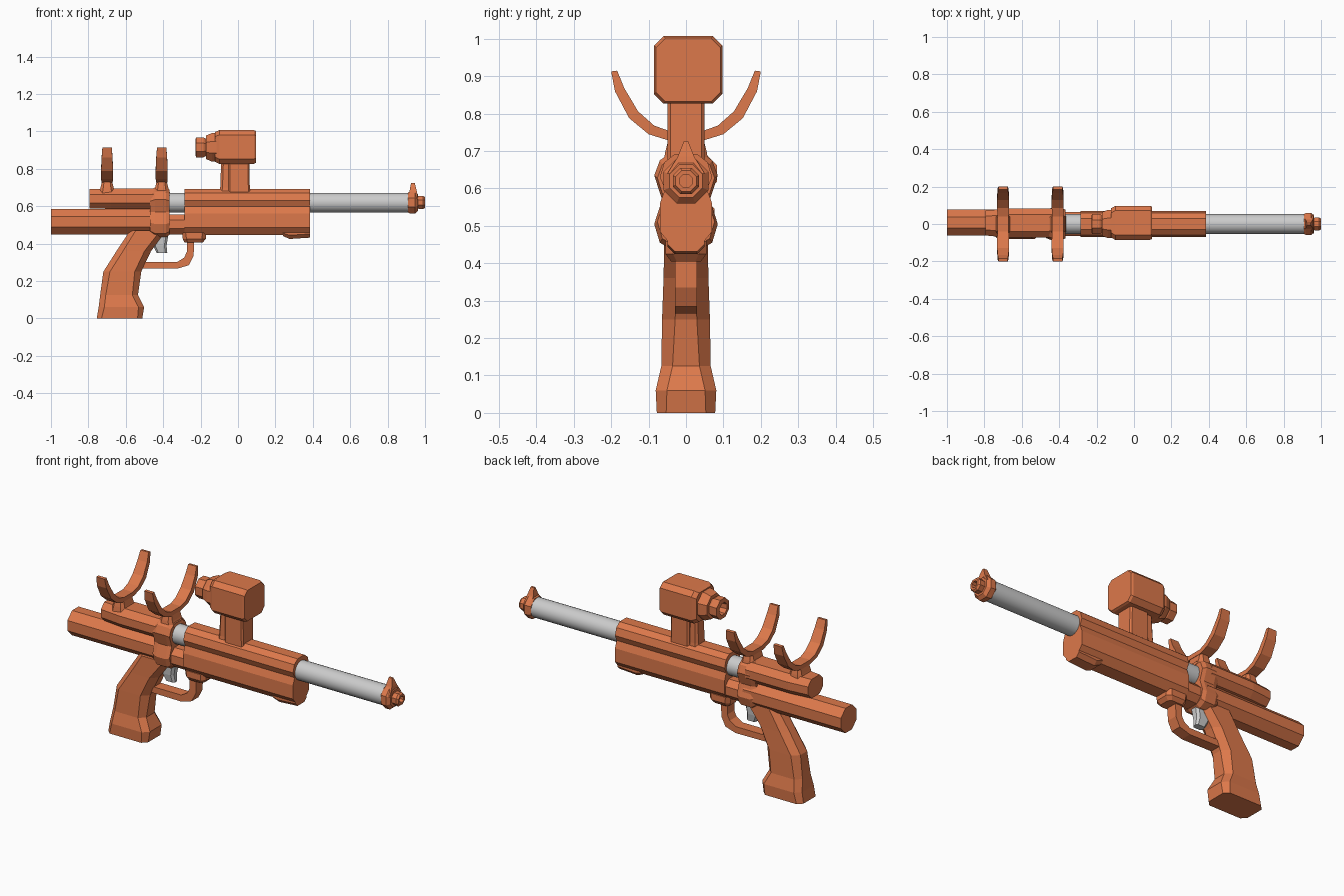
import bpy, bmesh, math

orange = bpy.data.materials.new("orange_paint")
orange.diffuse_color = (0.72, 0.19, 0.07, 1)


def loft(name, rings, mat=orange):
    """Skin a list of equal-length point rings and cap both ends."""
    bm = bmesh.new()
    vs = [[bm.verts.new(p) for p in r] for r in rings]
    n = len(rings[0])
    for a, b in zip(vs, vs[1:]):
        for i in range(n):
            j = (i + 1) % n
            bm.faces.new((a[i], a[j], b[j], b[i]))
    bm.faces.new(vs[0])
    bm.faces.new(vs[-1])
    bmesh.ops.recalc_face_normals(bm, faces=bm.faces)
    me = bpy.data.meshes.new(name)
    bm.to_mesh(me)
    bm.free()
    ob = bpy.data.objects.new(name, me)
    bpy.context.collection.objects.link(ob)
    if mat:
        me.materials.append(mat)
    return ob


def chamfer_rect(hu, hv, c):
    return [(hu, hv - c), (hu - c, hv), (c - hu, hv), (-hu, hv - c),
            (-hu, c - hv), (c - hu, -hv), (hu - c, -hv), (hu, c - hv)]


def box_x(name, sections, mat=orange):
    """Sections along x: (x, y, z, half width, half height, chamfer)."""
    return loft(name, [[(x, y + u, z + v) for u, v in chamfer_rect(hy, hz, c)]
                       for x, y, z, hy, hz, c in sections], mat)


def box_z(name, sections, mat=orange):
    """Sections along z: (z, x min, x max, half width, chamfer)."""
    return loft(name, [[((a + b) / 2 + u, v, z) for u, v in chamfer_rect((b - a) / 2, hy, c)]
                       for z, a, b, hy, c in sections], mat)


def turned(name, z, profile, y=0, n=8):
    """Faceted turned part along x from (x, radius) pairs."""
    ang = [(i + 0.5) * 2 * math.pi / n for i in range(n)]
    return loft(name, [[(x, y + r * math.cos(a), z + r * math.sin(a)) for a in ang]
                       for x, r in profile])


def waisted(name, stations, half):
    """Figure-eight section along x: stations are (x, scale)."""
    ring = half + [(-y, z) for y, z in reversed(half)]
    return loft(name, [[(x, y * s, 0.565 + (z - 0.565) * s) for y, z in ring]
                       for x, s in stations])


# Rear receiver tubes
turned("rear_lower_tube", 0.517, [(-1, 0.074), (-0.4, 0.074)], y=0.008)
box_x("rear_upper_tube", [(-0.795, 0.005, 0.64, 0.066, 0.052, 0.03),
                          (-0.68, 0.005, 0.64, 0.078, 0.054, 0.032),
                          (-0.42, 0.005, 0.64, 0.078, 0.054, 0.032)])

# Waisted clamp and front body
waisted("clamp_collar", [(-0.47, 0.88), (-0.445, 1), (-0.385, 1), (-0.365, 0.9)],
        [(0.035, 0.70), (0.07, 0.675), (0.085, 0.635), (0.064, 0.57),
         (0.085, 0.505), (0.07, 0.455), (0.035, 0.435)])
waisted("front_body", [(-0.285, 1), (0.385, 1)],
        [(0.03, 0.692), (0.058, 0.67), (0.07, 0.63), (0.056, 0.598),
         (0.07, 0.56), (0.07, 0.485), (0.038, 0.446)])
box_x("body_bridge", [(-0.45, 0, 0.503, 0.064, 0.053, 0.03),
                      (-0.27, 0, 0.503, 0.064, 0.053, 0.03)])
box_x("front_lug", [(0.24, 0, 0.465, 0.05, 0.024, 0.015),
                    (0.275, 0, 0.455, 0.05, 0.03, 0.02),
                    (0.385, 0, 0.462, 0.05, 0.03, 0.02)])

# Barrel
bpy.ops.mesh.primitive_cylinder_add(vertices=24, radius=0.053, depth=1.36,
                                    location=(0.24, 0, 0.619), rotation=(0, math.pi / 2, 0))
bpy.context.object.name = "barrel"
bpy.ops.object.shade_smooth_by_angle(angle=math.radians(35))

# Muzzle and front sight
turned("muzzle", 0.62, [(0.91, 0.058), (0.92, 0.065), (0.945, 0.065), (0.962, 0.048), (0.962, 0.036),
                        (0.99, 0.038), (1.0, 0.03), (1.0, 0.019), (0.965, 0.019)])
loft("front_sight", [[(x, y, z) for x, y in ((a, -w), (b, -w), (b, w), (a, w))]
                     for z, a, b, w in ((0.64, 0.912, 0.962, 0.05),
                                        (0.685, 0.918, 0.955, 0.022),
                                        (0.725, 0.925, 0.945, 0.006))])

# Grip
box_z("grip", [(0.0, -0.755, -0.512, 0.078, 0.025),
               (0.06, -0.745, -0.502, 0.081, 0.03),
               (0.125, -0.737, -0.535, 0.066, 0.03),
               (0.25, -0.72, -0.517, 0.064, 0.035),
               (0.36, -0.65, -0.465, 0.06, 0.035),
               (0.47, -0.577, -0.385, 0.058, 0.03)])

# Trigger and guard
box_z("trigger", [(0.35, -0.435, -0.378, 0.018, 0.01),
                  (0.39, -0.455, -0.382, 0.025, 0.012),
                  (0.46, -0.47, -0.37, 0.028, 0.012)], None)
guard = [(-0.52, 0.302, 0.268), (-0.325, 0.302, 0.266)]
rings = [[(x, -0.03, t), (x, 0.03, t), (x, 0.03, b), (x, -0.03, b)] for x, t, b in guard]
for xi, zi, xo, zo in ((-0.288, 0.325, -0.262, 0.285), (-0.274, 0.355, -0.237, 0.335),
                       (-0.274, 0.43, -0.235, 0.43)):
    rings.append([(xi, -0.03, zi), (xi, 0.03, zi), (xo, 0.03, zo), (xo, -0.03, zo)])
loft("trigger_guard", rings)
box_z("guard_mount", [(0.405, -0.285, -0.19, 0.04, 0.015),
                      (0.425, -0.295, -0.172, 0.055, 0.02),
                      (0.46, -0.30, -0.17, 0.055, 0.02)])

# Curved cradles: (outer y, z, inner y, z, half thickness)
half = [(0.045, 0.728, 0.04, 0.752, 0.03), (0.10, 0.745, 0.085, 0.768, 0.032),
        (0.152, 0.788, 0.128, 0.806, 0.032), (0.19, 0.86, 0.165, 0.868, 0.029),
        (0.2, 0.913, 0.184, 0.915, 0.025)]
arc = [(-a, b, -c, d, t) for a, b, c, d, t in reversed(half)] + half
for label, x in (("rear", -0.70), ("front", -0.408)):
    loft(label + "_cradle", [[(x - t, yo, zo), (x + t, yo, zo), (x + t, yi, zi), (x - t, yi, zi)]
                             for yo, zo, yi, zi, t in arc])
    box_z(label + "_cradle_post", [(0.67, x - 0.045, x + 0.045, 0.06, 0.02),
                                   (0.70, x - 0.035, x + 0.035, 0.055, 0.015),
                                   (0.74, x - 0.025, x + 0.025, 0.045, 0.01)])

# Scope on its posts
box_z("scope_post", [(0.66, -0.05, 0.064, 0.05, 0.008), (0.84, -0.05, 0.06, 0.05, 0.008)])
box_z("scope_rear_post", [(0.66, -0.10, -0.04, 0.045, 0.012), (0.70, -0.095, -0.04, 0.04, 0.012),
                          (0.84, -0.09, -0.04, 0.035, 0.012)])
box_x("scope_body", [(-0.122, 0.006, 0.917, 0.078, 0.08, 0.025),
                     (-0.10, 0.006, 0.917, 0.091, 0.09, 0.025),
                     (0.085, 0.006, 0.917, 0.091, 0.09, 0.025),
                     (0.096, 0.006, 0.917, 0.086, 0.085, 0.025)])
turned("scope_eyepiece", 0.915, [(-0.10, 0.082), (-0.14, 0.082), (-0.172, 0.068), (-0.172, 0.05),
                                 (-0.185, 0.058), (-0.225, 0.058), (-0.228, 0.034),
                                 (-0.19, 0.03)])
